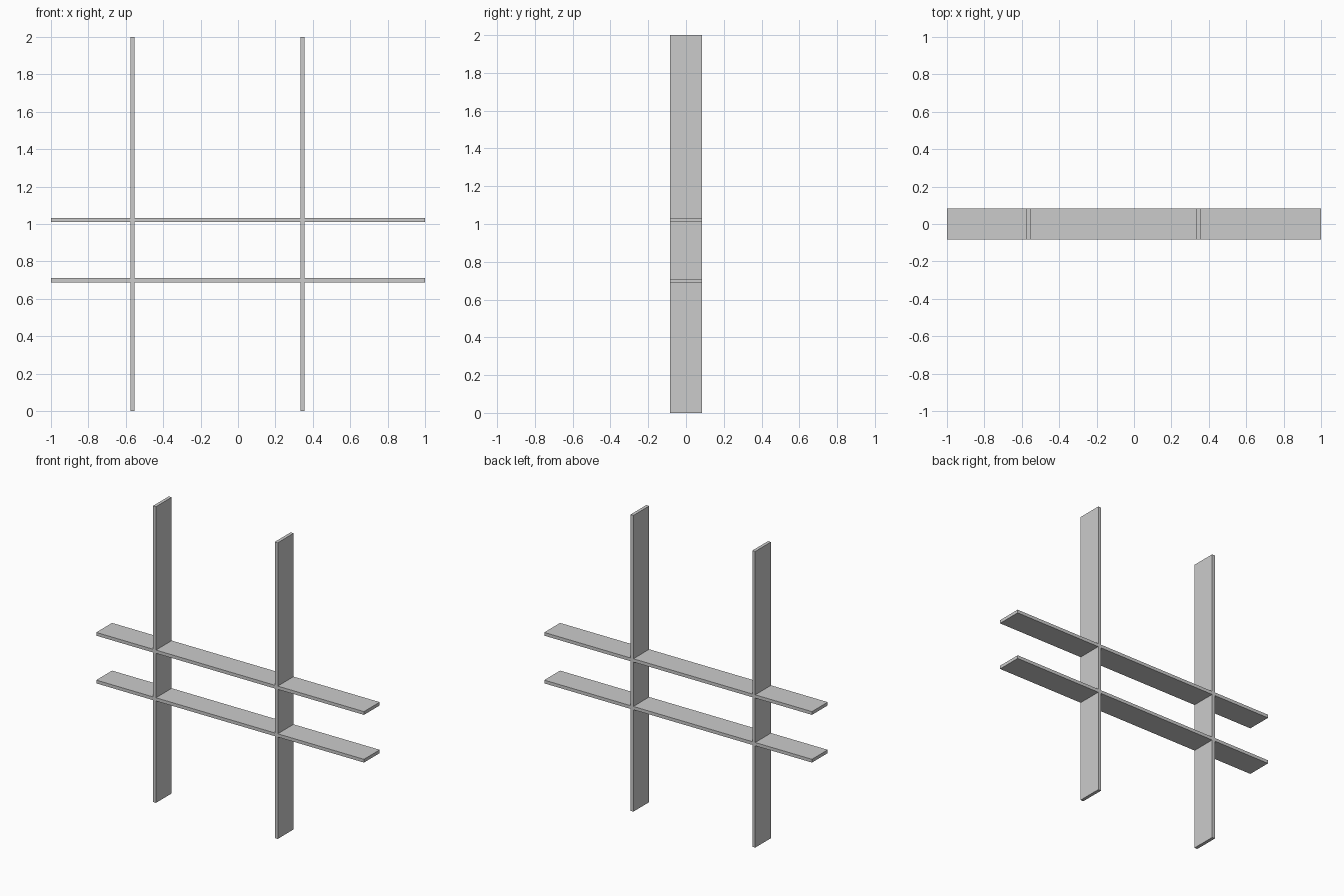
import bpy
import bmesh
from mathutils import Vector

if "Cube" in bpy.data.objects:
    bpy.data.objects.remove(bpy.data.objects["Cube"])

T = 0.022                  # board thickness
D = 0.168                  # board depth
UPRIGHTS = (-0.565, 0.345)  # x centres
SHELVES = (0.699, 1.021)    # z centres


def breaks(lo, centres, hi):
    """Cut positions along one axis, including both faces of each board."""
    return [lo] + [c + s * T / 2 for c in centres for s in (-1, 1)] + [hi]


xs = breaks(-1.0, UPRIGHTS, 1.0)
zs = breaks(0.0, SHELVES, 2.0)
bm = bmesh.new()

# Front outline of the crossing boards: odd columns are uprights, odd rows shelves
for i in range(len(xs) - 1):
    for j in range(len(zs) - 1):
        if i % 2 or j % 2:
            corners = ((xs[i], zs[j]), (xs[i + 1], zs[j]),
                       (xs[i + 1], zs[j + 1]), (xs[i], zs[j + 1]))
            bm.faces.new([bm.verts.new((x, -D / 2, z)) for x, z in corners])
bmesh.ops.remove_doubles(bm, verts=bm.verts, dist=1e-5)

# Give the interlocked boards their depth as one solid
solid = bmesh.ops.extrude_face_region(bm, geom=bm.faces[:], use_keep_orig=True)
back = [g for g in solid["geom"] if isinstance(g, bmesh.types.BMVert)]
bmesh.ops.translate(bm, verts=back, vec=Vector((0, D, 0)))
bmesh.ops.recalc_face_normals(bm, faces=bm.faces)

mesh = bpy.data.meshes.new("interlocking_shelf")
bm.to_mesh(mesh)
bm.free()
shelf = bpy.data.objects.new("interlocking_shelf", mesh)
bpy.context.collection.objects.link(shelf)
